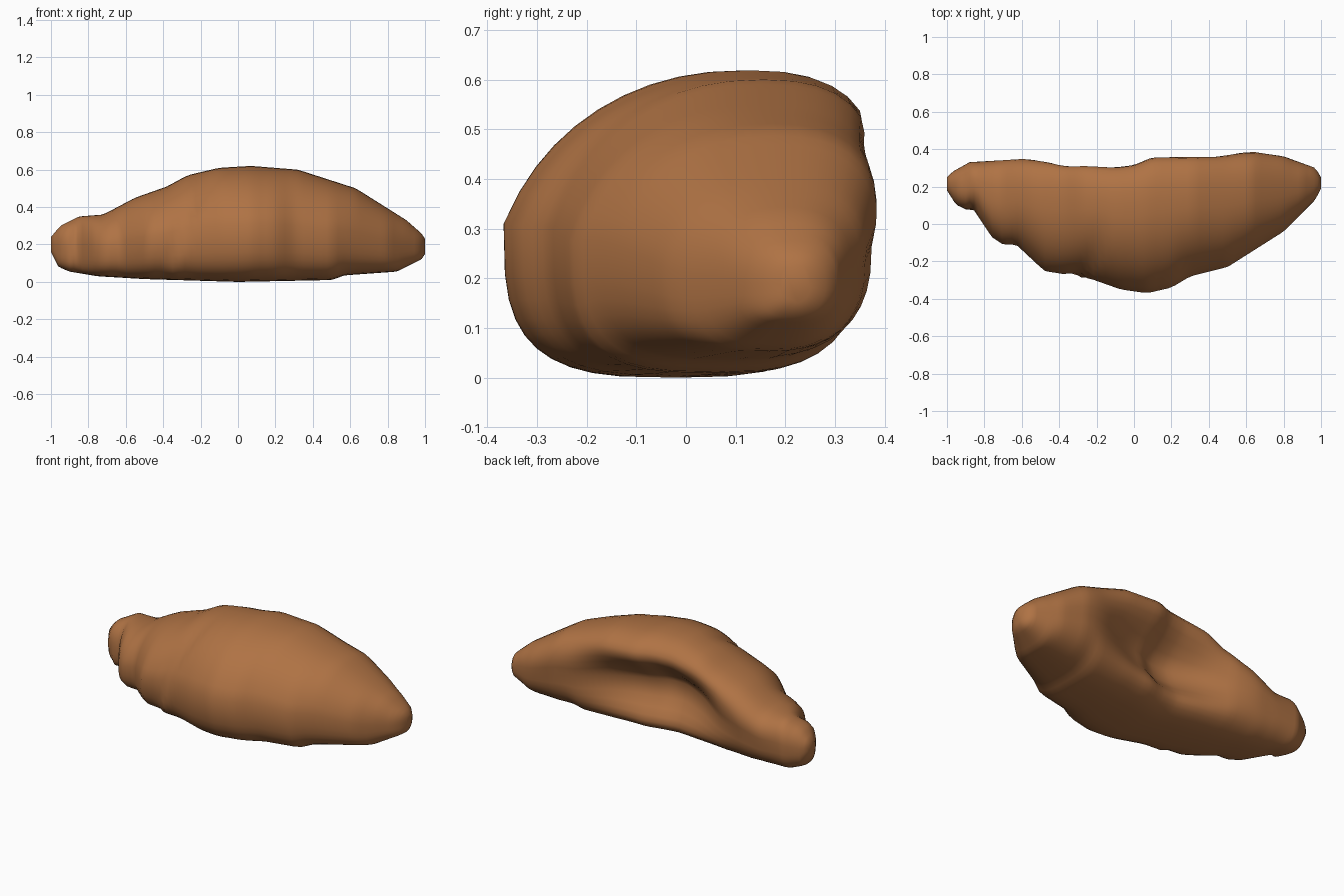
import bpy, bmesh, math

cube = bpy.data.objects.get("Cube")
if cube:
    bpy.data.objects.remove(cube)

# Baked crust colour
crust = bpy.data.materials.new("baked_brown")
crust.use_nodes = True
crust.diffuse_color = (0.43, 0.17, 0.058, 1)
crust.node_tree.nodes["Principled BSDF"].inputs["Base Color"].default_value = crust.diffuse_color

# Outline profiles along the length
BACK = [(-1, .25), (-.97, .28), (-.88, .33), (-.45, .35), (-.27, .33), (-.1, .31),
        (0, .32), (.1, .36), (.65, .38), (.8, .36), (.97, .3), (1, .25)]
FRONT = [(-1, .18), (-.95, .1), (-.9, .07), (-.86, .08), (-.76, -.07), (-.7, -.11),
         (-.63, -.11), (-.48, -.25), (-.38, -.28), (-.24, -.29), (-.07, -.35), (.07, -.37),
         (.2, -.34), (.3, -.28), (.5, -.23), (.8, -.04), (.97, .13), (1, .19)]
TOP = [(-1, .24), (-.95, .3), (-.85, .35), (-.72, .36), (-.55, .45), (-.38, .51),
       (-.27, .57), (-.1, .61), (.07, .62), (.32, .6), (.63, .5), (.9, .33), (.98, .26), (1, .23)]
BOTTOM = [(-1, .16), (-.96, .08), (-.9, .055), (-.75, .03), (-.5, .015), (0, 0),
          (.5, .01), (.57, .035), (.85, .055), (.98, .12), (1, .15)]


def sample(profile, x):
    for (x0, v0), (x1, v1) in zip(profile, profile[1:]):
        if x <= x1:
            return v0 + (v1 - v0) * (x - x0) / (x1 - x0)
    return profile[-1][1]


def power(value, exponent):
    return math.copysign(abs(value) ** exponent, value)


def bump(value, centre, width):
    """Smooth hill, 1 at the centre and 0 beyond the width."""
    d = min(1, abs(value - centre) / width)
    return (1 - d * d) ** 2


def fold(x, z, line, depth, fade):
    """Step down on the outer side of a slanted dough fold."""
    d = (line + .4 * (z - .35)) - x
    return depth * max(0, 1 - d / fade) * min(1, d / .03) if d > 0 else 0


STATIONS, SIDES = 72, 40
bm = bmesh.new()
rings = []
for i in range(STATIONS):
    x = -math.cos(math.pi * i / (STATIONS - 1)) * .35 + (2 * i / (STATIONS - 1) - 1) * .65
    back, front = sample(BACK, x), sample(FRONT, x)
    top, bottom = sample(TOP, x), sample(BOTTOM, x)
    yc, zc = (back + front) / 2, (top + bottom) / 2
    half, hz = (back - front) / 2, (top - bottom) / 2
    lean = .38 * half * (1 - x * x)
    hy_back = math.sqrt(half * half - lean * lean)
    ring = []
    for j in range(SIDES):
        a = 2 * math.pi * j / SIDES
        c, s = math.cos(a), math.sin(a)
        # Rounded crown leaning backwards on a flatter, squarer foot
        if s > 0:
            e = .85
        else:
            e = .6 if c < 0 else .62 + .25 * abs(x)
        sy, sz = power(c, e), power(s, e)
        y = yc + (hy_back if sy > 0 else half) * sy + lean * max(0, sz)
        z = zc + hz * sz
        # Shallow hollow between the two arms, under the overhanging back rim
        if sy > 0:
            y -= .17 * bump(x, 0, .62) * bump(z, .29, .25) * sy
        # Rolled dough layers on the front
        drop = fold(x, z, -.23, .03, .2) + fold(x, z, -.8, .015, .1)
        if sy < .5:
            y += drop * min(1, .5 - sy)
        ring.append(bm.verts.new((x, y, z)))
    rings.append(ring)

# Skin between sections, and close the tips
for r0, r1 in zip(rings, rings[1:]):
    for j in range(SIDES):
        k = (j + 1) % SIDES
        bm.faces.new((r0[j], r0[k], r1[k], r1[j]))
bm.faces.new(rings[0])
bm.faces.new(rings[-1])
bmesh.ops.recalc_face_normals(bm, faces=bm.faces)

mesh = bpy.data.meshes.new("crescent_roll")
bm.to_mesh(mesh)
bm.free()
mesh.materials.append(crust)
roll = bpy.data.objects.new("crescent_roll", mesh)
bpy.context.collection.objects.link(roll)
bpy.context.view_layer.objects.active = roll
roll.select_set(True)
bpy.ops.object.shade_smooth_by_angle(angle=math.radians(80))
